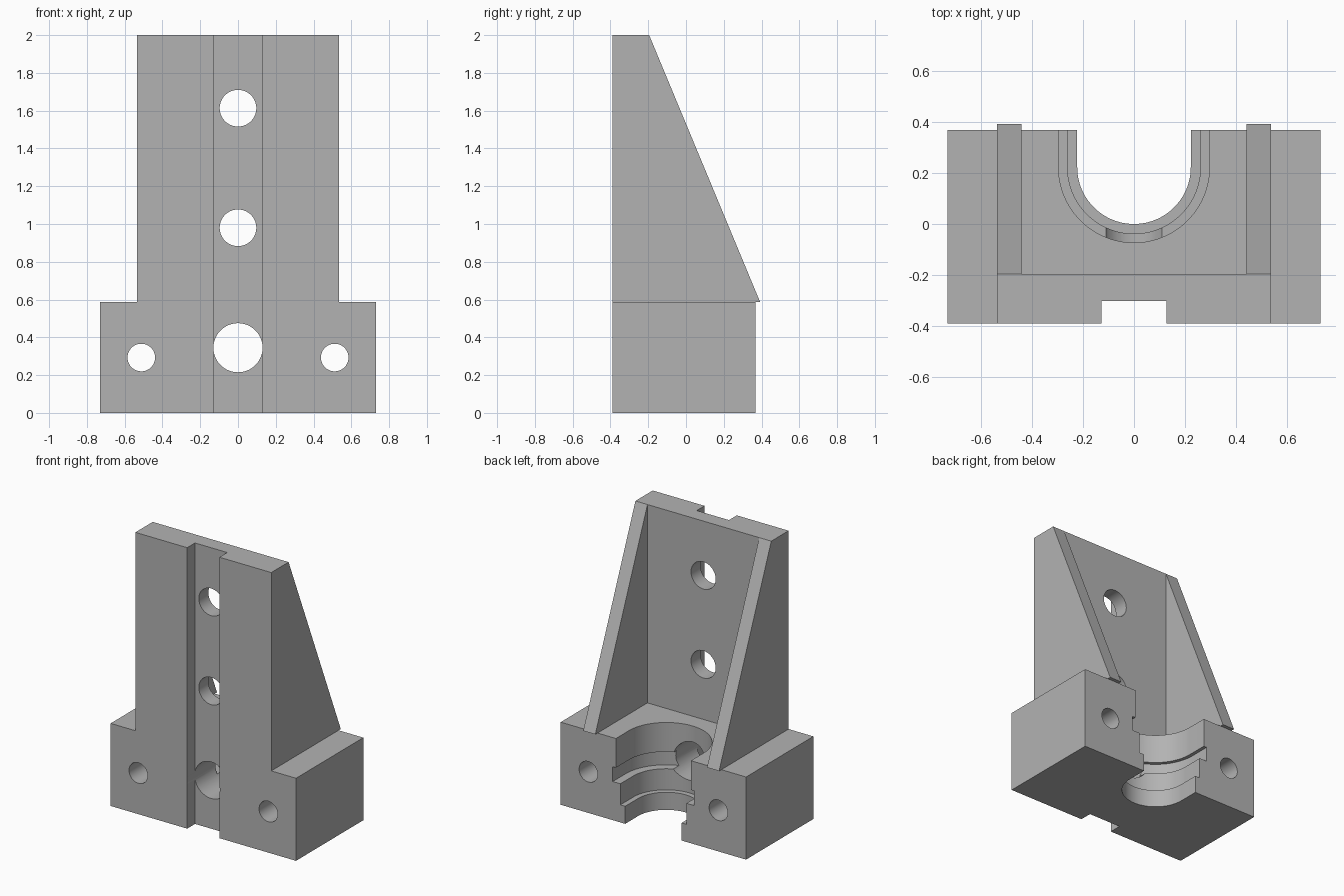
import bpy, bmesh, math
from mathutils import Vector

cube = bpy.data.objects.get("Cube")
if cube:
    bpy.data.objects.remove(cube, do_unlink=True)

grey = bpy.data.materials.new("plain grey")
grey.use_nodes = True
color = (0.45, 0.45, 0.45, 1)
grey.diffuse_color = color
grey.node_tree.nodes["Principled BSDF"].inputs["Base Color"].default_value = color


def prism(name, outline, push):
    """Extrude a closed outline of 3D points along the vector push."""
    bm = bmesh.new()
    face = bm.faces.new([bm.verts.new(p) for p in outline])
    ext = bmesh.ops.extrude_face_region(bm, geom=[face])
    moved = [g for g in ext["geom"] if isinstance(g, bmesh.types.BMVert)]
    bmesh.ops.translate(bm, verts=moved, vec=Vector(push))
    bmesh.ops.recalc_face_normals(bm, faces=bm.faces)
    mesh = bpy.data.meshes.new(name)
    bm.to_mesh(mesh)
    bm.free()
    mesh.materials.append(grey)
    obj = bpy.data.objects.new(name, mesh)
    bpy.context.collection.objects.link(obj)
    return obj


def box(name, x0, x1, y0, y1, z0, z1):
    return prism(name, [(x0, y0, z0), (x1, y0, z0), (x1, y1, z0), (x0, y1, z0)],
                 (0, 0, z1 - z0))


def hole(x, z, r, y_end):
    """Round cutter running from in front of the part to y_end."""
    ring = [(x + r * math.cos(a), -0.5, z + r * math.sin(a))
            for a in (math.tau * i / 64 for i in range(64))]
    return prism("hole_cutter", ring, (0, y_end + 0.5, 0))


def seat(r, z0, z1):
    """U-shaped cutter, round toward the front and open at the back."""
    arc = [(r * math.cos(a), SEAT_Y - r * math.sin(a), z0)
           for a in (math.pi * i / 48 for i in range(49))]
    return prism("seat_cutter", [(r, 0.6, z0)] + arc + [(-r, 0.6, z0)], (0, 0, z1 - z0))


def combine(target, tool, operation):
    mod = target.modifiers.new(operation, "BOOLEAN")
    mod.operation, mod.object, mod.solver = operation, tool, "EXACT"
    bpy.context.view_layer.update()
    result = bpy.data.meshes.new_from_object(
        target.evaluated_get(bpy.context.evaluated_depsgraph_get()))
    target.modifiers.clear()
    target.data = result
    bpy.data.objects.remove(tool, do_unlink=True)


FRONT, PLATE_BACK, BASE_BACK, TIP = -0.39, -0.195, 0.367, 0.392
BASE_TOP, TOP = 0.588, 2.0
SEAT_Y = 0.222

# Base block, upright plate and two sloping side gussets in one solid
bracket = box("bracket_body", -0.73, 0.73, FRONT, BASE_BACK, 0, BASE_TOP)
combine(bracket, box("upright_plate", -0.535, 0.535, FRONT, PLATE_BACK, 0.3, TOP), "UNION")
for side in (-1, 1):
    x = 0.535 * side
    outline = [(x, FRONT, BASE_TOP), (x, TIP, BASE_TOP), (x, PLATE_BACK, TOP), (x, FRONT, TOP)]
    combine(bracket, prism("gusset", outline, (-0.095 * side, 0, 0)), "UNION")

# Front keyway
combine(bracket, box("keyway_cutter", -0.127, 0.127, -0.6, -0.302, -0.2, 2.2), "DIFFERENCE")

# Stepped bearing seat with a retaining groove
for r, z0, z1 in ((0.222, -0.1, 0.7), (0.26, 0.125, 0.7),
                  (0.32, 0.275, 0.38), (0.295, 0.33, 0.7)):
    combine(bracket, seat(r, z0, z1), "DIFFERENCE")

# Plate holes, shaft hole and base bolt holes
for x, z, r, y_end in ((0, 1.613, 0.097, 0), (0, 0.98, 0.097, 0), (0, 0.345, 0.13, 0.15),
                       (-0.512, 0.293, 0.073, 0.6), (0.512, 0.293, 0.073, 0.6)):
    combine(bracket, hole(x, z, r, y_end), "DIFFERENCE")

# Clean flat faces and keep edges crisp
bm = bmesh.new()
bm.from_mesh(bracket.data)
bmesh.ops.remove_doubles(bm, verts=bm.verts, dist=0.00005)
bmesh.ops.dissolve_limit(bm, angle_limit=math.radians(0.3), verts=bm.verts, edges=bm.edges)
for f in bm.faces:
    f.material_index = 0
bm.to_mesh(bracket.data)
bm.free()
bracket.data.materials.clear()
bracket.data.materials.append(grey)

bpy.ops.object.select_all(action="DESELECT")
bracket.select_set(True)
bpy.context.view_layer.objects.active = bracket
bpy.ops.object.shade_smooth_by_angle(angle=math.radians(30))
